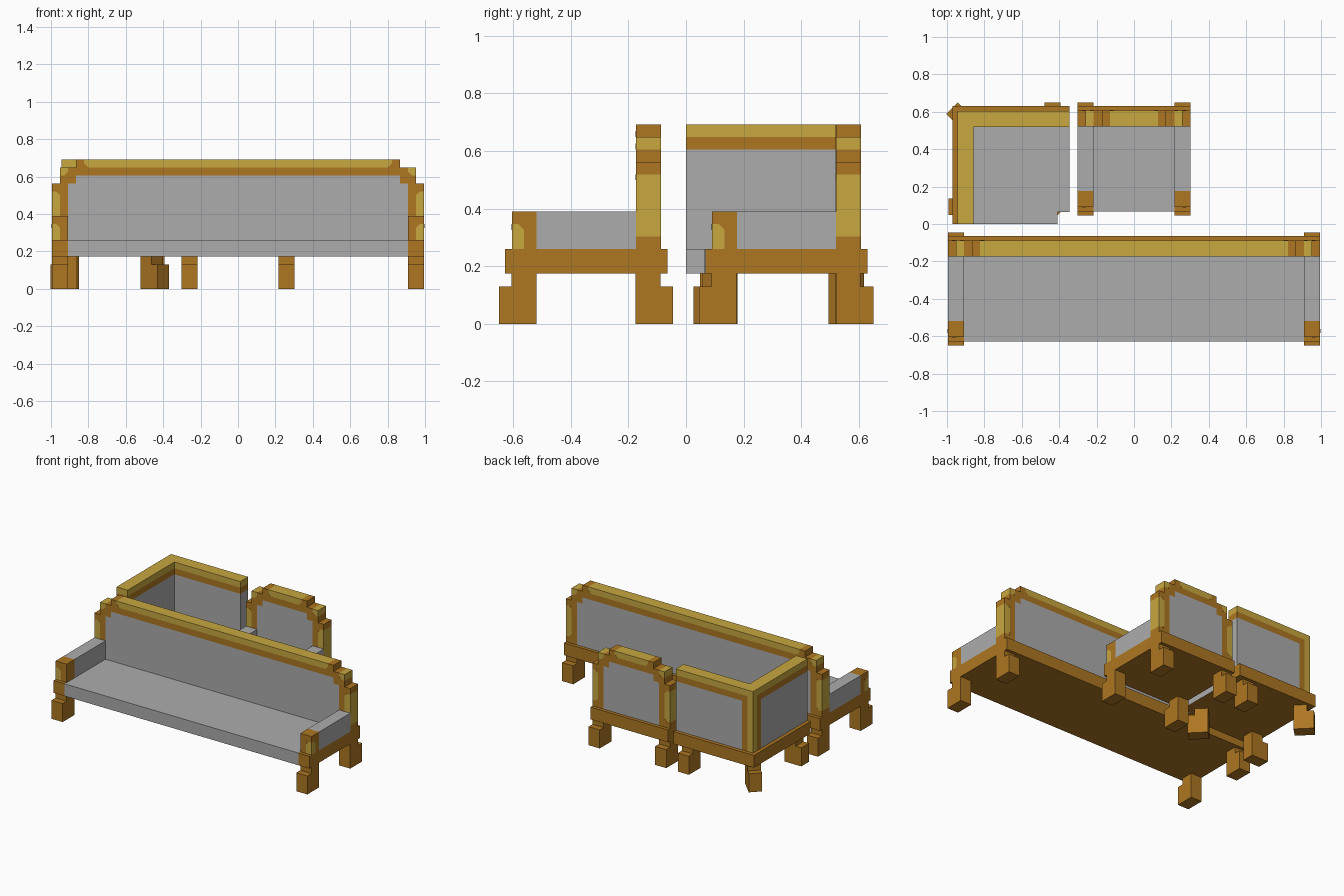
import bpy, bmesh, math
from mathutils import Vector, Matrix

cube = bpy.data.objects.get("Cube")
if cube:
    bpy.data.objects.remove(cube, do_unlink=True)

GRAY, WOOD, GOLD = 0, 1, 2


def material(name, rgb):
    m = bpy.data.materials.new(name)
    m.use_nodes = True
    m.diffuse_color = (*rgb, 1)
    for n in m.node_tree.nodes:
        if n.type == 'BSDF_PRINCIPLED':
            n.inputs["Base Color"].default_value = (*rgb, 1)
            n.inputs["Roughness"].default_value = 0.8
    return m


MATS = [material("gray_fabric", (0.413, 0.413, 0.413)),
        material("orange_wood", (0.423, 0.184, 0.016)),
        material("gold_trim", (0.578, 0.392, 0.051))]

P = 0.0432                    # width of one trim band
BASE, SEAT = 0.174, 0.26      # seat frame bottom and top
D = 2 * P                     # thickness of arms and backs
CHIP = 0.02                   # cut corners of the gold trim


def level(k):
    return SEAT + k * P


class Part:
    """Collects coloured solids into one flat-shaded object."""

    def __init__(self, name):
        self.name, self.bm = name, bmesh.new()

    def prism(self, pts, vec, mat, under=None):
        bm = self.bm
        a = [bm.verts.new(p) for p in pts]
        b = [bm.verts.new(Vector(p) + Vector(vec)) for p in pts]
        n = len(a)
        faces = [bm.faces.new(a[::-1]), bm.faces.new(b)]
        faces += [bm.faces.new((a[i], a[(i + 1) % n], b[(i + 1) % n], b[i])) for i in range(n)]
        bmesh.ops.recalc_face_normals(bm, faces=faces)
        for f in faces:
            f.normal_update()
            f.material_index = under if under is not None and f.normal.z < -0.5 else mat

    def box(self, x, y, z, mat, under=None):
        (x0, x1), (y0, y1) = sorted(x), sorted(y)
        pts = [(x0, y0, z[0]), (x1, y0, z[0]), (x1, y1, z[0]), (x0, y1, z[0])]
        self.prism(pts, (0, 0, z[1] - z[0]), mat, under)

    def chip_y(self, x, z, dx, dz, y):
        """Small wooden corner across a gold strip, running along y."""
        y0, y1 = y[0] - 0.001, y[1] + 0.001
        self.prism([(x, y0, z), (x + dx, y0, z), (x, y0, z + dz)], (0, y1 - y0, 0), WOOD)

    def done(self, matrix=None):
        if matrix:
            self.bm.transform(matrix)
        me = bpy.data.meshes.new(self.name)
        self.bm.to_mesh(me)
        self.bm.free()
        for m in MATS:
            me.materials.append(m)
        ob = bpy.data.objects.new(self.name, me)
        bpy.context.collection.objects.link(ob)
        return ob


def leg(name, x, y, degrees):
    """Stepped leg; its foot sticks out towards -y before turning."""
    p = Part(name)
    p.box((-D / 2, D / 2), (-0.065, 0.065), (0, 0.13), WOOD)
    p.box((-D / 2, D / 2), (-0.021, 0.065), (0.13, BASE), WOOD)
    p.done(Matrix.Translation((x, y, 0)) @ Matrix.Rotation(math.radians(degrees), 4, 'Z'))


def seat_with_arms(name, w, dy):
    """Seat of half width w with two arms and a stepped back, shifted by dy."""
    front, rear = -0.628 + dy, -0.065 + dy
    post0, post1 = -0.605 + dy, -0.605 + D + dy
    back = (-0.174 + dy, -0.174 + D + dy)
    inner = w - D

    # Seat cushion and frame rails
    p = Part(name + "_seat")
    p.box((-inner, inner), (front, back[0]), (BASE, SEAT), GRAY, WOOD)
    p.box((-inner, inner), (back[0], rear), (BASE, SEAT), WOOD)
    for s in (-1, 1):
        p.box((s * inner, s * w), (front, rear), (BASE, SEAT), WOOD)
    p.done()

    # Backrest: fabric panel with wood and gold stepped border
    p = Part(name + "_backrest")
    c = w - 3 * P
    p.box((-c, c), back, (SEAT, level(8)), GRAY)
    p.box((-c, c), back, (level(8), level(9)), WOOD)
    p.box((-c + P, c - P), back, (level(9), level(10)), GOLD)
    # bands: inset of both edges from the side, bottom, top, colour
    bands = [(2, 3, 0, 7, GRAY), (2, 3, 7, 9, WOOD), (1, 2, 0, 8, WOOD), (1, 2, 8, 9, GOLD),
             (0, 1, 0, 1, WOOD), (0, 1, 1, 6, GOLD), (0, 1, 6, 7, WOOD), (3, 4, 9, 10, WOOD)]
    for s in (-1, 1):
        for a, b, k0, k1, mat in bands:
            p.box((s * (w - a * P), s * (w - b * P)), back, (level(k0), level(k1)), mat)
        p.chip_y(s * (w - P), level(6), s * CHIP, -CHIP, back)
        p.chip_y(s * (w - P), level(1), s * CHIP, CHIP, back)
        p.chip_y(s * (w - 2 * P), level(8), s * CHIP, CHIP, back)
        p.chip_y(s * (c - P), level(9), -s * CHIP, CHIP, back)
    p.done()

    # Arms with a trimmed front post, and legs
    for s, side in ((-1, "right"), (1, "left")):
        p = Part(f"{name}_{side}_arm")
        mid, ym = w - P, post0 + P
        p.box((s * inner, s * w), (post1, back[0]), (SEAT, level(3)), GRAY)
        p.box((s * inner, s * mid), (post0, post1), (SEAT, level(3)), WOOD)
        p.box((s * mid, s * w), (ym, post1), (SEAT, level(3)), WOOD)
        p.box((s * mid, s * w), (post0, ym), (level(2), level(3)), WOOD)
        p.box((s * mid, s * w), (post0, ym), (SEAT, level(2)), GOLD)
        p.chip_y(s * mid, level(2), s * CHIP, -CHIP, (post0, ym - 0.002))
        xs = s * (mid + 0.002)
        p.prism([(xs, ym, level(2)), (xs, ym - CHIP, level(2)), (xs, ym, level(2) - CHIP)],
                (s * (P - 0.001), 0, 0), WOOD)
        p.done()
        leg(f"{name}_front_{side}_leg", s * (w - D / 2), -0.585 + dy, 0)
        leg(f"{name}_back_{side}_leg", s * (w - D / 2), -0.1095 + dy, 180)


seat_with_arms("sofa", 0.995, 0)
seat_with_arms("armchair", 0.302, 0.695)

# Corner seat: notched cushion and two outer rails
XL, XR, YB = -0.945, -0.345, 0.605
xi, yi = XL + D, YB - D
p = Part("corner_seat")
outline = [(xi, 0), (-0.41, 0), (-0.41, 0.065), (XR, 0.065), (XR, yi), (xi, yi)]
p.prism([(x, y, BASE) for x, y in outline], (0, 0, SEAT - BASE), GRAY, WOOD)
p.box((-0.97, xi), (0, 0.63), (BASE, SEAT), WOOD)
p.box((xi, XR), (yi, 0.63), (BASE, SEAT), WOOD)
p.done()

# Corner backrest: two walls meeting in a gold-edged post
p = Part("corner_backrest")
for k0, k1, mat in ((0, 8, GRAY), (8, 9, WOOD), (9, 10, GOLD)):
    z = (level(k0), level(k1))
    p.box((xi, XR), (yi, YB), z, mat)
    p.box((XL, xi), (0, yi), z, mat)
p.box((XL, xi), (yi, YB), (level(9), level(10)), GOLD)
p.box((XL, XL + P), (YB - P, YB), (SEAT, level(9)), GOLD)
p.box((XL + P, xi), (yi, YB), (SEAT, level(9)), WOOD)
p.box((XL, XL + P), (yi, YB - P), (SEAT, level(9)), WOOD)
p.done()

leg("corner_outer_leg", -0.927, 0.572, 225)
leg("corner_inner_leg", -0.446, 0.103, 45)
leg("corner_back_leg", -0.435, 0.585, 180)
leg("corner_side_leg", -0.927, 0.0925, -90)
